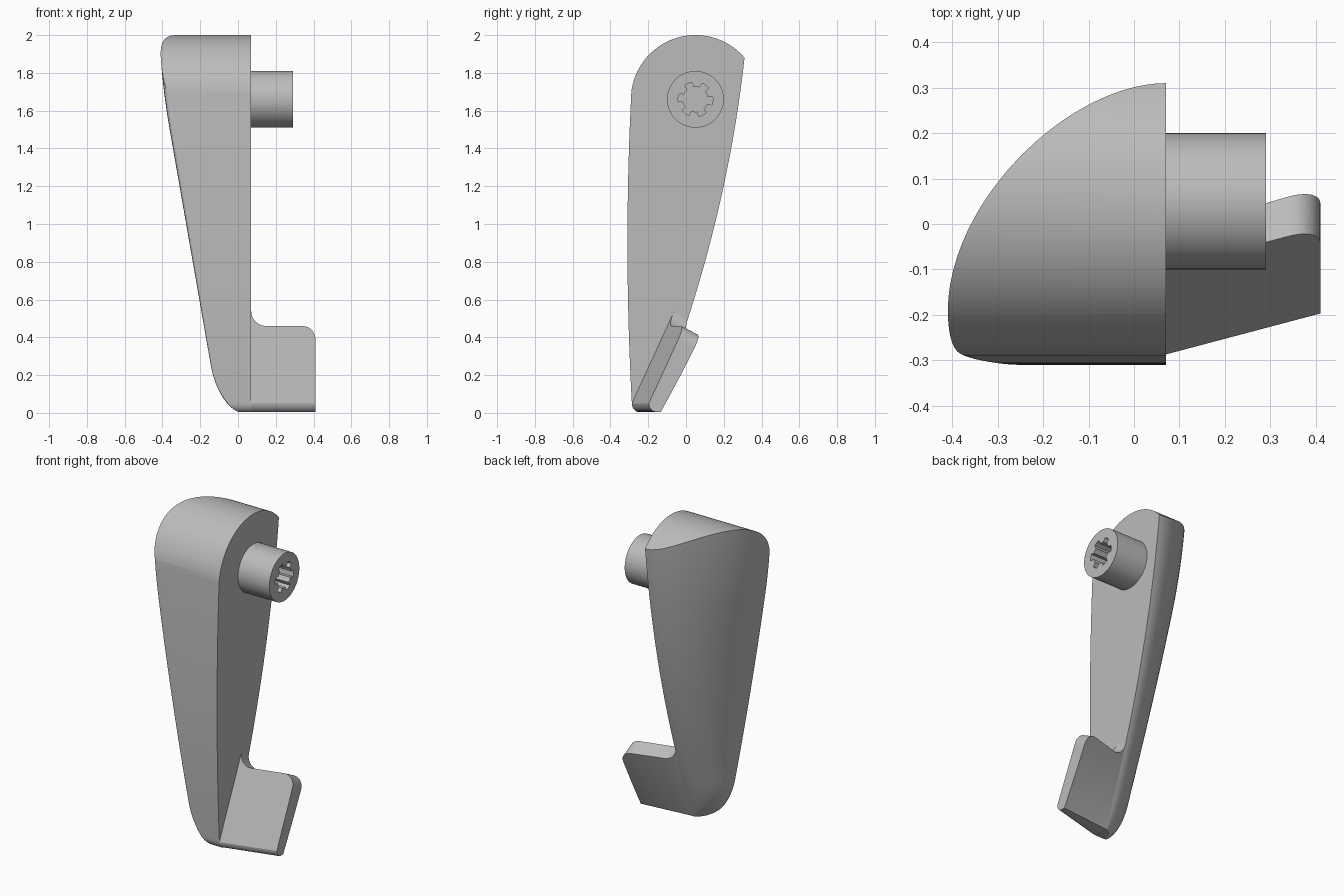
import bpy
import bmesh
from math import sin, cos, pi, sqrt
from mathutils import Vector
from mathutils.geometry import interpolate_bezier

if "Cube" in bpy.data.objects:
    bpy.data.objects.remove(bpy.data.objects["Cube"])

grey = bpy.data.materials.new("plain_grey")
grey.use_nodes = True
grey.diffuse_color = (0.5, 0.5, 0.5, 1)
grey.node_tree.nodes["Principled BSDF"].inputs["Base Color"].default_value = (0.5, 0.5, 0.5, 1)


def loft(name, rings):
    """Skin a list of equal closed rings and cap both ends."""
    bm = bmesh.new()
    loops = [[bm.verts.new(p) for p in ring] for ring in rings]
    n = len(loops[0])
    for a, b in zip(loops, loops[1:]):
        for i in range(n):
            j = (i + 1) % n
            bm.faces.new((a[i], a[j], b[j], b[i]))
    bm.faces.new(loops[0])
    bm.faces.new(loops[-1])
    bmesh.ops.recalc_face_normals(bm, faces=bm.faces)
    mesh = bpy.data.meshes.new(name)
    bm.to_mesh(mesh)
    bm.free()
    mesh.materials.append(grey)
    ob = bpy.data.objects.new(name, mesh)
    bpy.context.collection.objects.link(ob)
    return ob


def activate(ob):
    bpy.ops.object.select_all(action='DESELECT')
    ob.select_set(True)
    bpy.context.view_layer.objects.active = ob


def smooth(ob):
    activate(ob)
    bpy.ops.object.shade_smooth_by_angle(angle=pi / 6)


INNER = 0.07  # plane of the flat inner side


def bulge(z, height):
    """Quarter-round falloff from 1 at the ground to 0 at the given height."""
    s = max(0, 1 - z / height)
    return 1 - sqrt(1 - s * s)


def body_back(z):
    return -0.17 + 0.4 * z - 0.077 * z * z


def body_front(z):
    return -0.31 + 0.0325 * (z - 0.9) ** 2 + 0.045 * bulge(z, 0.05)


def body_side(z):
    return -0.1 - 0.1745 * z + 0.13 * max(0, z - 1.5) ** 2 + 0.13 * bulge(z, 0.25)


# Lever body: a D-shaped section that tapers towards the bottom
def bezier(points, n):
    return interpolate_bezier(*[Vector((x, y, 0)) for x, y in points], n)


section = bezier([(0, 1), (0.42, 1), (1, 0.53), (1, 0.1)], 28)
section += bezier([(1, 0.1), (1, 0.03), (0.99, 0), (0.955, 0)], 9)[1:]
section += [Vector((0.9, 0, 0)), Vector((0, 0, 0))]

levels = [0.004 + 0.246 * (1 - cos(pi / 2 * i / 20)) for i in range(20)]
levels += [0.25 + 1.85 * i / 36 for i in range(37)]
rings = []
for z in levels:
    side, front, back = body_side(z), body_front(z), body_back(z)
    rings.append([(INNER + (side - INNER) * p.x, front + (back - front) * p.y, z)
                  for p in section])
body = loft("lever_body", rings)

# Round the head about the hub axis
HUB_Y, HUB_Z, HEAD_R = 0.05, 1.66, 0.342
outline = [(HUB_Y + HEAD_R * cos(pi * i / 64), HUB_Z - 0.002 + HEAD_R * sin(pi * i / 64))
           for i in range(65)]
outline += [(-0.5, 1.64), (-0.5, -0.5), (0.6, -0.5), (0.6, 1.64)]
cutter = loft("head_cutter", [[(x, y, z) for y, z in outline] for x in (-1, 1)])
cutter.hide_render = True
activate(body)
mod = body.modifiers.new("round_head", 'BOOLEAN')
mod.operation = 'INTERSECT'
mod.solver = 'EXACT'
mod.object = cutter
bpy.ops.object.modifier_apply(modifier=mod.name)
bpy.data.objects.remove(cutter)
smooth(body)


# Thumb paddle: slanted plate with a filleted root and a rounded outer corner
def paddle_top(x):
    if x < 0.15:
        return 0.54 - sqrt(max(0, 0.08 ** 2 - (0.15 - x) ** 2))
    if x > 0.34:
        return 0.39 + sqrt(max(0, 0.07 ** 2 - (x - 0.34) ** 2))
    return 0.46


def paddle_front(x, z):
    return -0.287 + 0.46 * (z - 0.05) + 0.265 * (x - INNER)


def paddle_back(x, z):
    return body_back(z) + (x - INNER) * (0.1 + 0.45 * z)


STEPS = 12
columns = [0.15 - 0.08 * cos(pi / 2 * i / STEPS) for i in range(STEPS + 1)]
columns += [0.21, 0.28]
columns += [0.34 + 0.07 * sin(pi / 2 * i / STEPS) for i in range(STEPS + 1)]
rings = []
for x in columns:
    top = paddle_top(x)
    ring = []
    for i in range(STEPS + 1):
        z = 0.05 + (top - 0.05) * i / STEPS
        ring.append((x, paddle_front(x, z), z))
    for i in range(STEPS + 1):
        z = top - 0.045 + (0.05 - top) * i / STEPS
        ring.append((x, paddle_back(x, z), z))
    corner = paddle_front(x, 0.05)
    for i in range(6):
        a = pi / 2 * i / 6
        ring.append((x, corner + 0.04 * (1 - sin(a)), 0.05 - 0.045 * cos(a)))
    rings.append(ring)
smooth(loft("thumb_paddle", rings))


# Hub: round boss with a splined socket
COUNT, SLOTS = 96, 6


def hub_ring(x, radius):
    pts = []
    for i in range(COUNT):
        a = 2 * pi * i / COUNT
        r = radius(i)
        pts.append((x, HUB_Y + r * cos(a), HUB_Z + r * sin(a)))
    return pts


def boss(i):
    return 0.15


def spline(i):
    per = COUNT // SLOTS
    return 0.092 if (i + 5) % per < per // 2 else 0.066


smooth(loft("hub", [hub_ring(INNER, boss), hub_ring(0.29, boss),
                    hub_ring(0.29, spline), hub_ring(0.09, spline)]))
